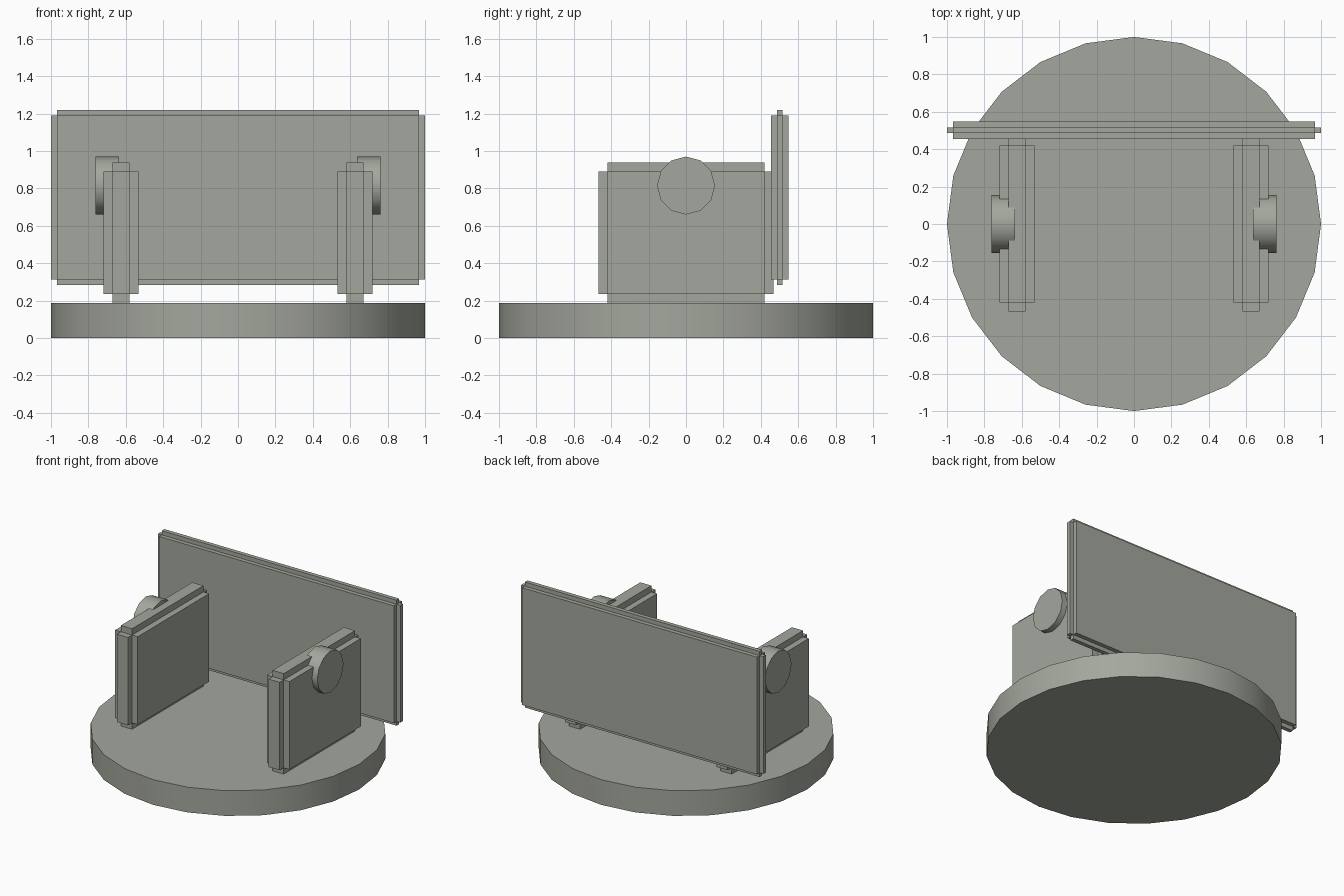
import bpy, bmesh
from math import pi, radians
from mathutils import Matrix

if "Cube" in bpy.data.objects:
    bpy.data.objects.remove(bpy.data.objects["Cube"])

# Dull olive grey for every part
grey = bpy.data.materials.new("olive_grey")
grey.diffuse_color = (0.37, 0.388, 0.338, 1)
grey.use_nodes = True
grey.node_tree.nodes["Principled BSDF"].inputs["Base Color"].default_value = grey.diffuse_color


def stepped_panel(name, center, core, step):
    """Box whose six faces are each pushed outward, leaving notched edges."""
    bm = bmesh.new()
    bmesh.ops.create_cube(bm, size=1, matrix=Matrix.LocRotScale(None, None, core))
    bm.normal_update()
    pushed = bmesh.ops.extrude_discrete_faces(bm, faces=bm.faces[:])["faces"]
    for f in pushed:
        f.normal_update()
        n = f.normal.copy()
        for v in f.verts:
            v.co += n * step
    bmesh.ops.recalc_face_normals(bm, faces=bm.faces[:])
    me = bpy.data.meshes.new(name)
    bm.to_mesh(me)
    bm.free()
    me.materials.append(grey)
    ob = bpy.data.objects.new(name, me)
    ob.location = center
    bpy.context.collection.objects.link(ob)


def disc(name, sides, radius, depth, center, rot=(0, 0, 0)):
    bpy.ops.mesh.primitive_cylinder_add(vertices=sides, radius=radius, depth=depth,
                                        location=center, rotation=rot)
    ob = bpy.context.object
    ob.name = name
    ob.data.materials.append(grey)
    bpy.ops.object.shade_smooth_by_angle(angle=radians(40))


# Round base plate
disc("base", 24, 1.0, 0.188, (0, 0, 0.094))

# Wide rear panel
stepped_panel("rear_panel", (0, 0.501, 0.751), (1.938, 0.031, 0.875), 0.031)

# Side panels with round pivot knobs on their outer faces
for side, s in (("left", -1), ("right", 1)):
    stepped_panel(side + "_panel", (s * 0.626, 0, 0.563), (0.092, 0.842, 0.656), 0.047)
    disc(side + "_knob", 12, 0.155, 0.125, (s * 0.7, 0, 0.815), (0, pi / 2, 0))
